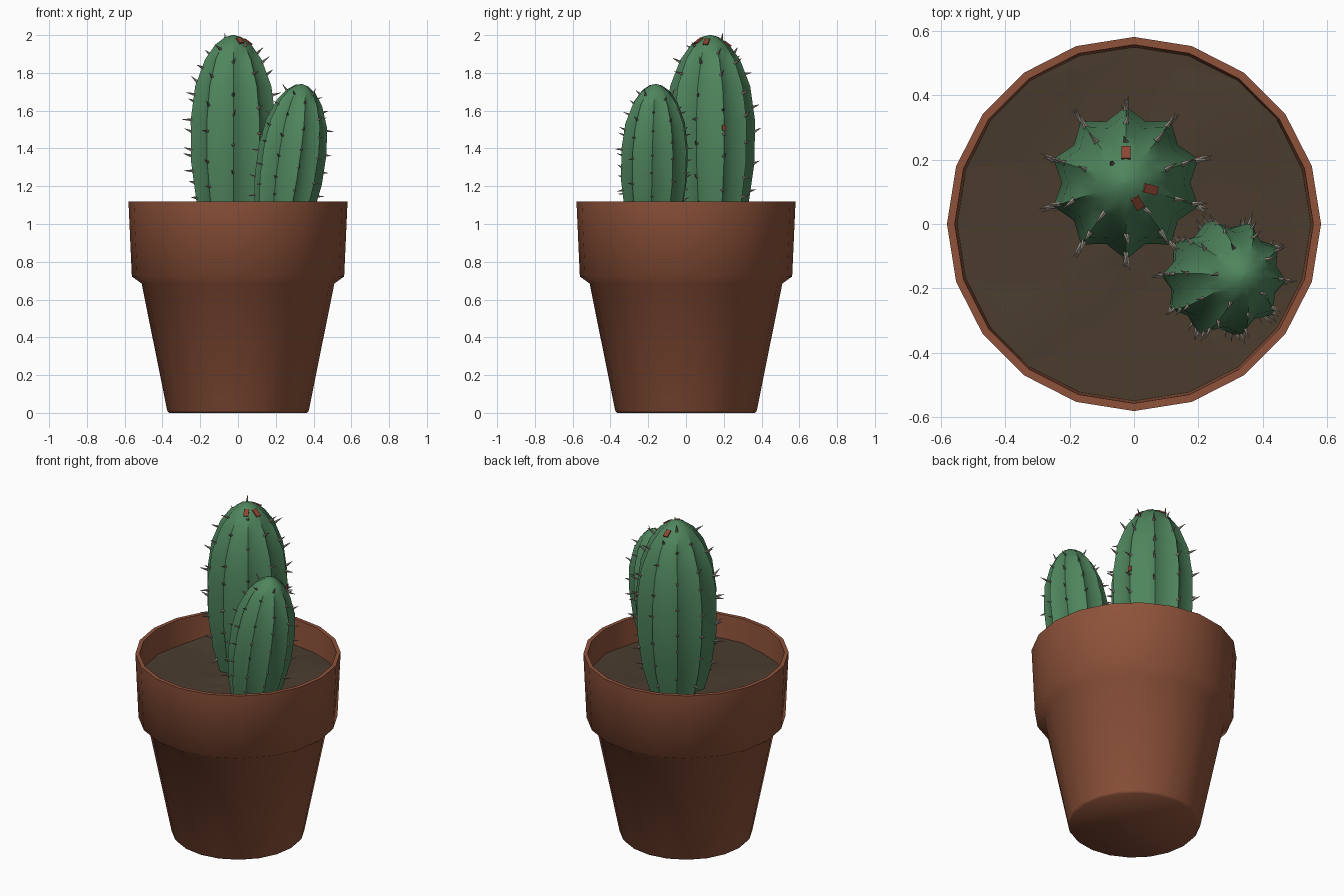
import bpy, bmesh, math, random
from mathutils import Vector, Matrix

if "Cube" in bpy.data.objects:
    bpy.data.objects.remove(bpy.data.objects["Cube"])

random.seed(4)
TAU = 2 * math.pi


def material(name, rgb):
    m = bpy.data.materials.new(name)
    m.diffuse_color = (*rgb, 1)
    m.use_nodes = True
    m.node_tree.nodes["Principled BSDF"].inputs["Base Color"].default_value = m.diffuse_color
    return m


TERRACOTTA = material("terracotta", (0.27, 0.085, 0.042))
GREEN = material("cactus green", (0.078, 0.235, 0.11))
SOIL = material("soil brown", (0.07, 0.046, 0.028))
SPINE = material("spine grey", (0.30, 0.26, 0.22))
RED = material("red fleck", (0.27, 0.06, 0.035))


def finish(bm, name, mats, angle):
    bmesh.ops.recalc_face_normals(bm, faces=bm.faces)
    me = bpy.data.meshes.new(name)
    bm.to_mesh(me)
    bm.free()
    ob = bpy.data.objects.new(name, me)
    bpy.context.collection.objects.link(ob)
    for m in mats:
        me.materials.append(m)
    bpy.ops.object.select_all(action='DESELECT')
    ob.select_set(True)
    bpy.context.view_layer.objects.active = ob
    if angle:
        bpy.ops.object.shade_smooth_by_angle(angle=math.radians(angle))
    return ob


def loft(n, rings, point):
    """Closed surface through rings; point(ring, k) gives a position."""
    bm = bmesh.new()
    loops = [[bm.verts.new(point(r, k)) for k in range(n)] for r in rings]
    for a, b in zip(loops, loops[1:]):
        for k in range(n):
            j = (k + 1) % n
            bm.faces.new((a[k], a[j], b[j], b[k]))
    bm.faces.new(loops[0])
    bm.faces.new(loops[-1])
    return bm


# Pot: 20-sided turned profile with a heavy rim and open top
POT = [(0.365, 0), (0.375, 0.012), (0.51, 0.685), (0.562, 0.722),
       (0.58, 1.12), (0.556, 1.12), (0.545, 0.9)]
finish(loft(20, POT, lambda r, k: (r[0] * math.cos(TAU * k / 20),
                                   r[0] * math.sin(TAU * k / 20), r[1])),
       "pot", [TERRACOTTA], 60)


# Soil: gently lumpy disc
def soil_point(r, k):
    x, y = r * math.cos(TAU * k / 20), r * math.sin(TAU * k / 20)
    z = 0.968 + 0.014 * math.sin(9 * x + 2) * math.cos(8 * y) + random.uniform(-0.01, 0.01)
    return (x, y, z)


finish(loft(20, [0.55, 0.42, 0.28, 0.14, 0.03], soil_point), "soil", [SOIL], 40)

# Cactus profile: (radius, height) in the body's own axis
PROFILE = [(0.15, 0), (0.205, 0.19), (0.235, 0.40), (0.237, 0.62), (0.212, 0.80),
           (0.158, 0.94), (0.10, 1.02), (0.045, 1.06), (0.006, 1.07)]
RIBS = 10


def profile_at(h):
    for (r0, h0), (r1, h1) in zip(PROFILE, PROFILE[1:]):
        if h <= h1:
            t = (h - h0) / (h1 - h0)
            return r0 + t * (r1 - r0), math.atan2(r0 - r1, h1 - h0)
    return PROFILE[-1][0], math.pi / 2


def body_point(ring, k):
    r = ring[0] * (1 if k % 2 == 0 else 0.84)
    a = TAU * k / (2 * RIBS) + math.pi / 2
    return (r * math.cos(a), r * math.sin(a), ring[1])


def surface_frame(angle, h, sink):
    """Matrix on the surface whose z axis points outward."""
    r, slope = profile_at(h)
    n = Vector((math.cos(angle) * math.cos(slope), math.sin(angle) * math.cos(slope), math.sin(slope)))
    p = Vector((r * math.cos(angle), r * math.sin(angle), h))
    return n, p - n * sink


def cactus(name, matrix, flecks):
    # Ribbed body
    bm = loft(2 * RIBS, PROFILE, body_point)
    finish(bm, name + "_body", [GREEN], 50).matrix_world = matrix

    # Spines along every rib
    bm = bmesh.new()
    for rib in range(RIBS):
        for i in range(7):
            h = 0.12 + 0.145 * i + (0.07 if rib % 2 else 0) + random.uniform(-0.025, 0.025)
            if h > 1.05:
                continue
            n, p = surface_frame(TAU * rib / RIBS + math.pi / 2, h, 0.006)
            n = (n + Vector([random.uniform(-0.35, 0.35) for _ in range(3)]) + Vector((0, 0, 0.2))).normalized()
            length = random.uniform(0.035, 0.055)
            rot = n.to_track_quat('Z', 'Y').to_matrix().to_4x4()
            bmesh.ops.create_cone(bm, cap_ends=True, segments=5, radius1=0.009, radius2=0.001,
                                  depth=length, matrix=Matrix.Translation(p + n * length / 2) @ rot)
    finish(bm, name + "_spines", [SPINE], 0).matrix_world = matrix

    # Small red flecks lying on the ribs
    bm = bmesh.new()
    for deg, h, w, l in flecks:
        n, p = surface_frame(math.radians(deg), h, 0)
        rot = n.to_track_quat('Z', 'Y').to_matrix().to_4x4()
        bmesh.ops.create_cube(bm, size=1, matrix=Matrix.Translation(p) @ rot
                              @ Matrix.Diagonal((w, l, 0.008, 1)))
    finish(bm, name + "_flecks", [RED], 0).matrix_world = matrix


# Tall upright cactus
cactus("tall_cactus", Matrix.Translation((-0.025, 0.128, 0.93)),
       [(90, 1.025, 0.028, 0.045), (-15, 1.035, 0.028, 0.05),
        (-60, 1.04, 0.028, 0.045), (18, 0.58, 0.02, 0.03)])

# Smaller cactus leaning outward
base, tip = Vector((0.222, -0.175, 0.93)), Vector((0.34, -0.16, 1.74))
lean = Vector((0, 0, 1)).rotation_difference(tip - base).to_matrix().to_4x4()
cactus("small_cactus", Matrix.Translation(base) @ lean @ Matrix.Rotation(0.25, 4, 'Z')
       @ Matrix.Scale((tip - base).length / 1.07, 4), [])
